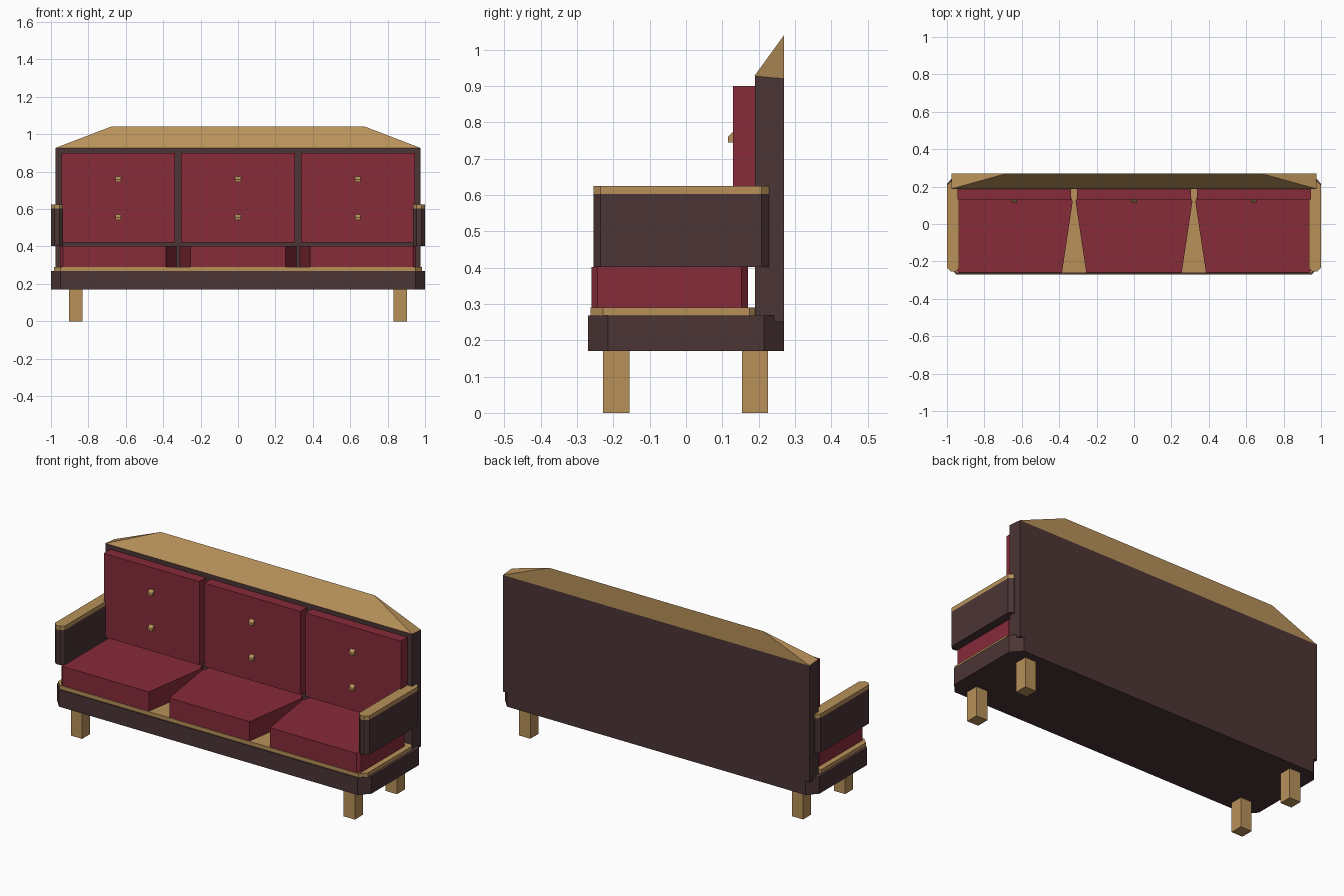
import bpy, bmesh

if "Cube" in bpy.data.objects:
    bpy.data.objects.remove(bpy.data.objects["Cube"])


def material(name, rgb):
    m = bpy.data.materials.new(name)
    m.diffuse_color = (*rgb, 1)
    m.use_nodes = True
    m.node_tree.nodes["Principled BSDF"].inputs["Base Color"].default_value = m.diffuse_color
    return m


BROWN = material("dark brown", (0.072, 0.035, 0.036))
RED = material("deep red", (0.242, 0.025, 0.042))
TAN = material("light wood", (0.479, 0.283, 0.102))


def solid(name, verts, faces, mat):
    bm = bmesh.new()
    vs = [bm.verts.new(v) for v in verts]
    for f in faces:
        bm.faces.new([vs[i] for i in f])
    bmesh.ops.recalc_face_normals(bm, faces=bm.faces)
    me = bpy.data.meshes.new(name)
    bm.to_mesh(me)
    bm.free()
    me.materials.append(mat)
    ob = bpy.data.objects.new(name, me)
    bpy.context.collection.objects.link(ob)
    return ob


def prism(name, pts, lo, hi, mat, axis="z"):
    """Extrude a closed outline along z (xy points) or x (yz points)."""
    n = len(pts)
    if axis == "z":
        verts = [(a, b, h) for h in (lo, hi) for a, b in pts]
    else:
        verts = [(h, a, b) for h in (lo, hi) for a, b in pts]
    faces = [range(n), range(n, 2 * n)]
    faces += [(i, (i + 1) % n, n + (i + 1) % n, n + i) for i in range(n)]
    return solid(name, verts, faces, mat)


def rect(x0, x1, y0, y1, cx=0, cy=0):
    """Rectangle outline, with cut corners when cx and cy are given."""
    if not cx:
        return [(x0, y0), (x1, y0), (x1, y1), (x0, y1)]
    return [(x0 + cx, y0), (x1 - cx, y0), (x1, y0 + cy), (x1, y1 - cy),
            (x1 - cx, y1), (x0 + cx, y1), (x0, y1 - cy), (x0, y0 + cy)]


def flip(pts, s):
    return [(s * x, y) for x, y in pts]


# Base frame and the thin wooden deck on it
prism("base_frame", rect(-1, 1, -0.27, 0.27, 0.05, 0.055), 0.17, 0.268, BROWN)
prism("seat_deck", rect(-0.985, 0.985, -0.263, 0.21, 0.035, 0.035), 0.268, 0.29, TAN)

# Back panel with a slightly sloped top
prism("back_panel", [(0.19, 0.25), (0.27, 0.25), (0.27, 0.92), (0.19, 0.927)],
      -0.975, 0.975, BROWN, "x")

# Wedge-shaped crest rail
solid("crest_rail",
      [(-0.975, 0.188, 0.927), (0.975, 0.188, 0.927), (0.975, 0.27, 0.92),
       (-0.975, 0.27, 0.92), (-0.68, 0.27, 1.04), (0.68, 0.27, 1.04)],
      [(0, 1, 2, 3), (0, 1, 5, 4), (2, 3, 4, 5), (0, 3, 4), (1, 2, 5)], TAN)

# Seat cushions, tapering apart towards the front
prism("seat_cushion_middle",
      [(-0.255, -0.26), (0.255, -0.26), (0.312, 0.12), (0.295, 0.17),
       (-0.295, 0.17), (-0.312, 0.12)], 0.29, 0.402, RED)
SIDE = [(0.385, -0.26), (0.935, -0.26), (0.953, -0.243), (0.953, 0.153),
        (0.935, 0.17), (0.345, 0.17), (0.328, 0.12)]

# Back cushions with two buttons each
for i, (x0, x1) in enumerate([(-0.945, -0.337), (-0.305, 0.305), (0.337, 0.945)]):
    prism(f"back_cushion_{i + 1}", rect(x0, x1, 0.13, 0.19), 0.42, 0.9, RED)
    c = (-0.64, 0, 0.64)[i]
    for z in (0.745, 0.542):
        prism(f"button_{i + 1}",
              [(0.131, z), (0.115, z), (0.115, z + 0.014), (0.131, z + 0.03)],
              c - 0.015, c + 0.015, TAN, "x")

# Mirrored side parts
for s, side in ((-1, "left"), (1, "right")):
    prism(f"seat_cushion_{side}", flip(SIDE, s), 0.29, 0.402, RED)
    arm = flip(rect(0.935, 1.0, -0.255, 0.228, 0.02, 0.02), s)
    prism(f"arm_{side}", arm, 0.402, 0.602, BROWN)
    prism(f"arm_top_{side}", arm, 0.602, 0.625, TAN)
    for y, end in ((-0.192, "front"), (0.19, "back")):
        prism(f"leg_{end}_{side}",
              flip(rect(0.832, 0.903, y - 0.036, y + 0.036), s), 0, 0.17, TAN)
